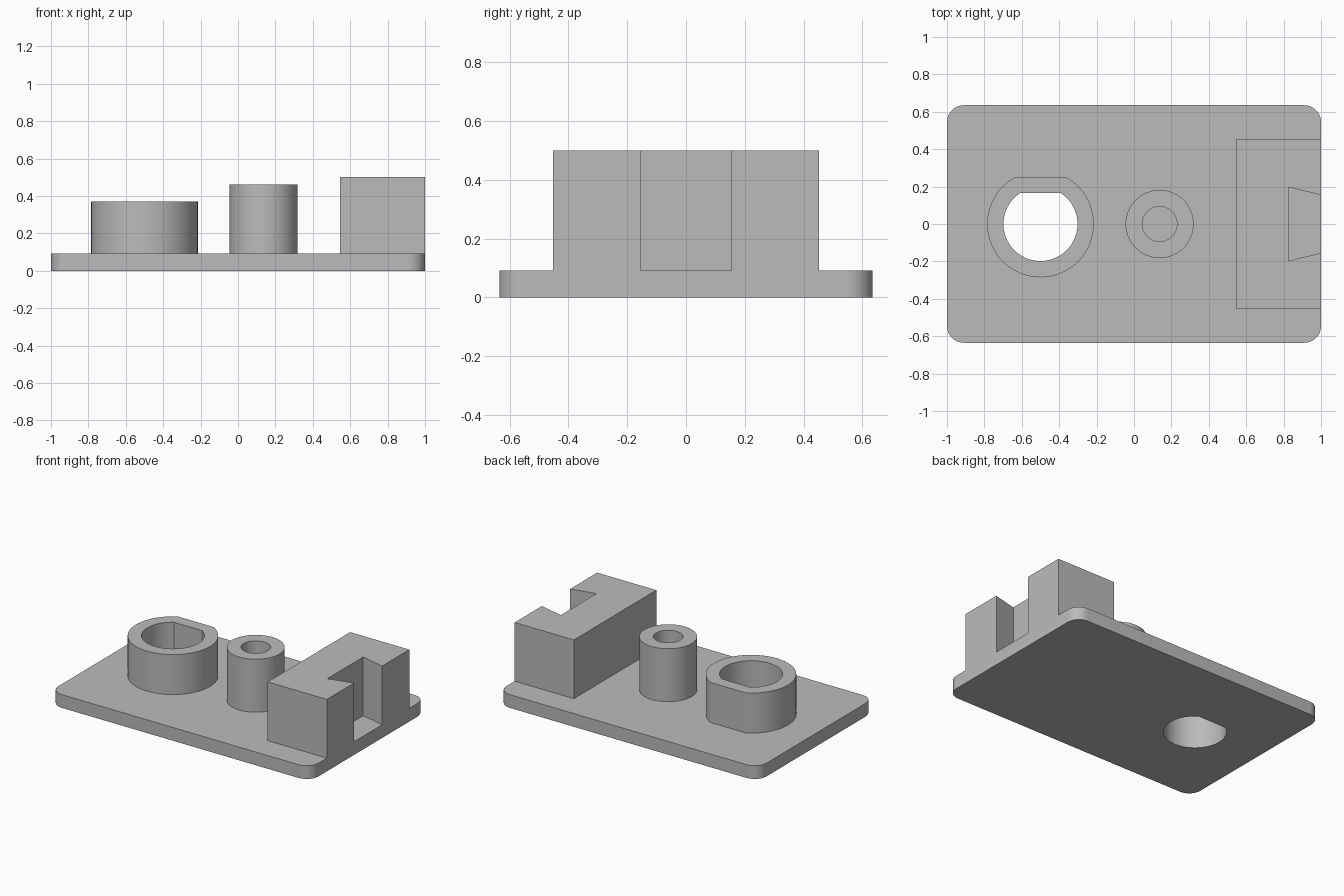
import bpy
import bmesh
from math import sin, cos, pi, asin

BASE_TOP = 0.092
EMBED = 0.05      # bosses start inside the plate so the union is clean

cube = bpy.data.objects.get("Cube")
if cube:
    bpy.data.objects.remove(cube, do_unlink=True)

grey = bpy.data.materials.new("plain grey")
grey.use_nodes = True
grey.diffuse_color = (0.5, 0.5, 0.5, 1)
grey.node_tree.nodes["Principled BSDF"].inputs["Base Color"].default_value = (0.5, 0.5, 0.5, 1)


def arc(cx, cy, r, start, end, steps):
    return [(cx + r * cos(start + (end - start) * i / steps),
             cy + r * sin(start + (end - start) * i / steps)) for i in range(steps + 1)]


def circle(cx, r, steps=64):
    return arc(cx, 0, r, 0, 2 * pi, steps)[:-1]


def flatted_circle(cx, r, flat_y, steps=60):
    """Circle cut by a straight chord on its back side."""
    a = asin(flat_y / r)
    return arc(cx, 0, r, pi - a, 2 * pi + a, steps)


def rounded_rectangle(hx, hy, r):
    points = []
    for i, (sx, sy) in enumerate([(1, 1), (-1, 1), (-1, -1), (1, -1)]):
        points += arc(sx * (hx - r), sy * (hy - r), r, i * pi / 2, (i + 1) * pi / 2, 10)
    return points


def prism(name, outline, z0, z1):
    bm = bmesh.new()
    face = bm.faces.new([bm.verts.new((x, y, z0)) for x, y in outline])
    top = bmesh.ops.extrude_face_region(bm, geom=[face], use_keep_orig=True)["geom"]
    bmesh.ops.translate(bm, vec=(0, 0, z1 - z0),
                        verts=[v for v in top if isinstance(v, bmesh.types.BMVert)])
    bmesh.ops.recalc_face_normals(bm, faces=bm.faces)
    mesh = bpy.data.meshes.new(name)
    bm.to_mesh(mesh)
    bm.free()
    mesh.materials.append(grey)
    obj = bpy.data.objects.new(name, mesh)
    bpy.context.collection.objects.link(obj)
    return obj


def combine(target, tool, operation):
    """Apply a boolean and remove the tool object."""
    mod = target.modifiers.new(operation.lower(), "BOOLEAN")
    mod.operation, mod.object, mod.solver = operation, tool, "EXACT"
    bpy.context.view_layer.objects.active = target
    bpy.ops.object.modifier_apply(modifier=mod.name)
    bpy.data.objects.remove(tool, do_unlink=True)


# Base plate with rounded corners
plate = prism("mounting_plate", rounded_rectangle(1, 0.635, 0.09), 0, BASE_TOP)

# Raised parts: flatted collar, round post, end block
block_outline = [(0.545, -0.453), (1, -0.453), (1, 0.453), (0.545, 0.453)]
for part in (prism("flatted_collar", flatted_circle(-0.5, 0.285, 0.25), EMBED, 0.37),
             prism("round_post", circle(0.137, 0.182), EMBED, 0.46),
             prism("end_block", block_outline, EMBED, 0.5)):
    combine(plate, part, "UNION")

# Openings: through hole, blind hole, dovetail slot widening inwards
slot_outline = [(0.825, -0.197), (1.04, -0.145), (1.04, 0.145), (0.825, 0.197)]
for cutter in (prism("collar_hole", flatted_circle(-0.5, 0.198, 0.165), -0.1, 0.6),
               prism("post_hole", circle(0.137, 0.093, 48), BASE_TOP, 0.6),
               prism("dovetail_slot", slot_outline, BASE_TOP, 0.6)):
    combine(plate, cutter, "DIFFERENCE")

# Smooth round walls, crisp edges
bpy.ops.object.select_all(action="DESELECT")
plate.select_set(True)
bpy.context.view_layer.objects.active = plate
bpy.ops.object.shade_smooth_by_angle(angle=pi / 9)
